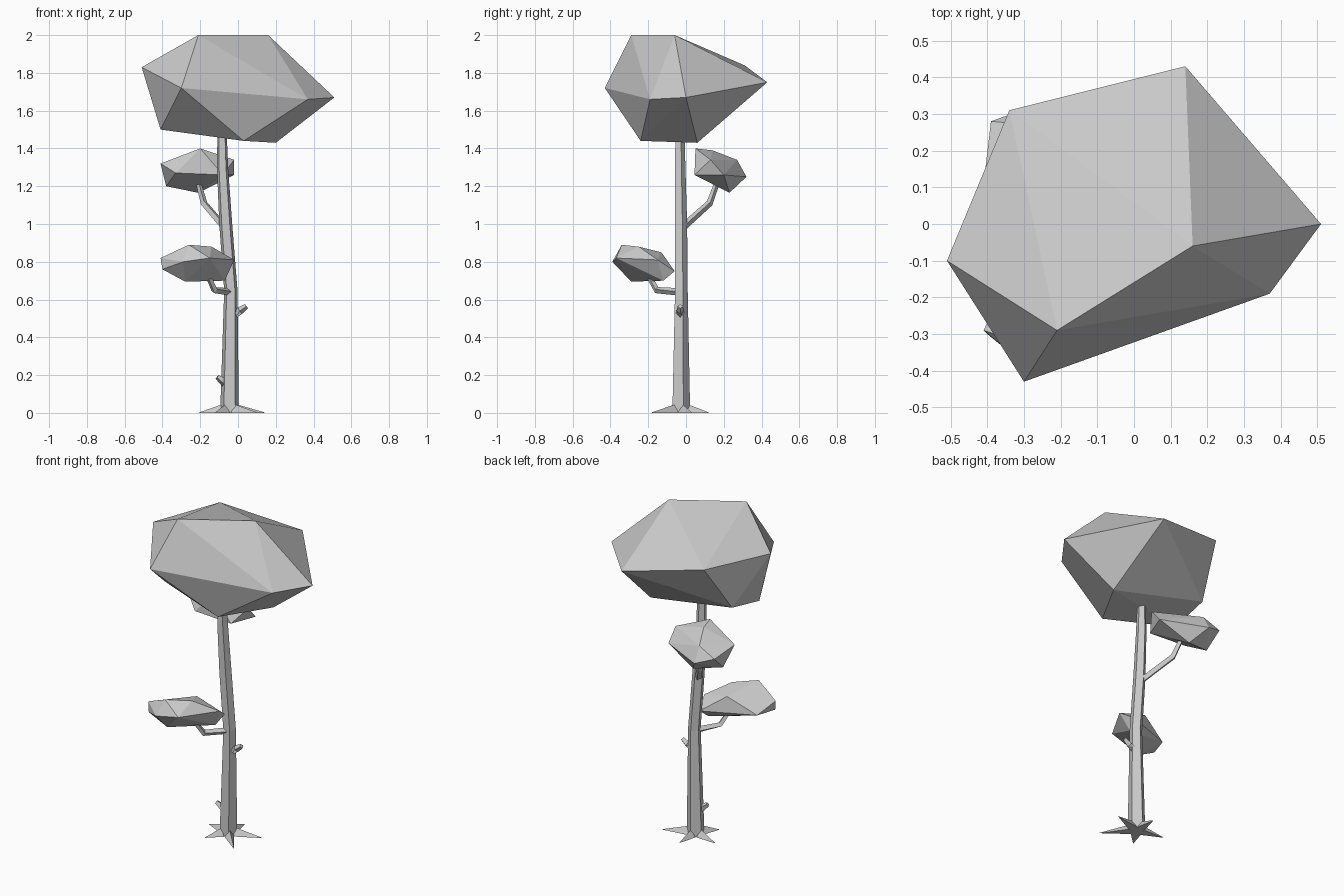
import bpy, bmesh, math
from mathutils import Vector

if "Cube" in bpy.data.objects:
    bpy.data.objects.remove(bpy.data.objects["Cube"])


def finish(bm, name):
    bmesh.ops.recalc_face_normals(bm, faces=bm.faces[:])
    mesh = bpy.data.meshes.new(name)
    bm.to_mesh(mesh)
    bm.free()
    obj = bpy.data.objects.new(name, mesh)
    bpy.context.collection.objects.link(obj)
    return obj


def hull(name, points):
    """Faceted solid wrapped around a few corner points."""
    bm = bmesh.new()
    for p in points:
        bm.verts.new(p)
    res = bmesh.ops.convex_hull(bm, input=bm.verts[:])
    loose = {g for g in res["geom_interior"] + res["geom_unused"]
             if isinstance(g, bmesh.types.BMVert) and g.is_valid and not g.link_faces}
    bmesh.ops.delete(bm, geom=list(loose), context='VERTS')
    return finish(bm, name)


def limb(name, path, radii, sides, turn=0.0):
    """Tapered tube along a path, closed at both ends."""
    pts = [Vector(p) for p in path]
    bm = bmesh.new()
    rings = []
    for i, p in enumerate(pts):
        d = (pts[min(i + 1, len(pts) - 1)] - pts[max(i - 1, 0)]).normalized()
        u = (Vector((1, 0, 0)) - d * d.x)
        if u.length < 0.5:
            u = Vector((0, 1, 0)) - d * d.y
        u.normalize()
        v = d.cross(u)
        ring = []
        for k in range(sides):
            a = turn + 2 * math.pi * k / sides
            ring.append(bm.verts.new(p + radii[i] * (u * math.cos(a) + v * math.sin(a))))
        rings.append(ring)
    for a, b in zip(rings, rings[1:]):
        for k in range(sides):
            n = (k + 1) % sides
            bm.faces.new((a[k], a[n], b[n], b[k]))
    bm.faces.new(rings[0])
    bm.faces.new(rings[-1])
    return finish(bm, name)


# Foliage clumps
hull("crown", [
    (-.51, -.10, 1.83), (-.21, -.29, 2.0), (.16, -.06, 2.0), (.51, 0, 1.67),
    (.37, -.19, 1.66), (-.30, -.43, 1.72), (-.34, .31, 1.84), (.14, .43, 1.75),
    (-.41, -.13, 1.50), (.03, -.24, 1.44), (.20, .06, 1.43), (-.40, .12, 1.55)])
hull("upper_clump", [
    (-.20, .05, 1.40), (-.22, .14, 1.39), (-.41, .11, 1.32), (-.39, .28, 1.29),
    (-.28, .27, 1.34), (-.02, .13, 1.34), (-.02, .20, 1.26), (-.28, .32, 1.25),
    (-.21, .23, 1.165), (-.38, .18, 1.20), (-.33, .05, 1.27), (-.08, .045, 1.26)])
hull("lower_clump", [
    (-.26, -.34, .89), (-.14, -.25, .88), (-.41, -.29, .82), (-.40, -.30, .76),
    (-.02, -.15, .81), (-.19, -.13, .85), (-.28, -.29, .695), (-.07, -.12, .70),
    (-.29, -.39, .80), (-.15, -.37, .82), (-.05, -.06, .75), (-.36, -.18, .76)])

# Trunk
limb("trunk",
     [(-.045, -.03, 0), (-.038, -.028, .65), (-.065, -.03, 1.0), (-.082, -.034, 1.3), (-.085, -.034, 1.55)],
     [.052, .037, .036, .031, .024], 5, math.radians(18))

# Branches and cut stubs
limb("upper_branch", [(-.07, -.02, .98), (-.18, .125, 1.11), (-.21, .165, 1.22)], [.02, .018, .014], 4)
limb("lower_branch", [(-.04, -.03, .64), (-.125, -.155, .65), (-.16, -.20, .73)], [.02, .018, .014], 4)
limb("right_stub", [(-.03, -.03, .52), (.01, -.03, .54), (.045, -.03, .565)], [.026, .02, .014], 4)
limb("left_stub", [(-.06, -.04, .15), (-.09, -.05, .175), (-.11, -.055, .19)], [.024, .019, .013], 4)

# Pointed roots spreading from the trunk foot
foot = Vector((-.045, -.03, 0))
for i, tip in enumerate([(.14, .03), (-.04, .12), (-.205, .01), (-.12, -.15), (.10, -.18)]):
    d = Vector((tip[0], tip[1], 0)) - foot
    a = math.atan2(d.y, d.x)

    def at(r, turn, z):
        return foot + Vector((r * math.cos(a + turn), r * math.sin(a + turn), z))

    hull(f"root_{i + 1}", [
        at(.048, -.6, 0), at(.048, .6, 0), at(.04, 0, .045),
        at(d.length * .6, 0, .022), at(d.length, 0, .003), at(d.length, 0, 0), foot])
